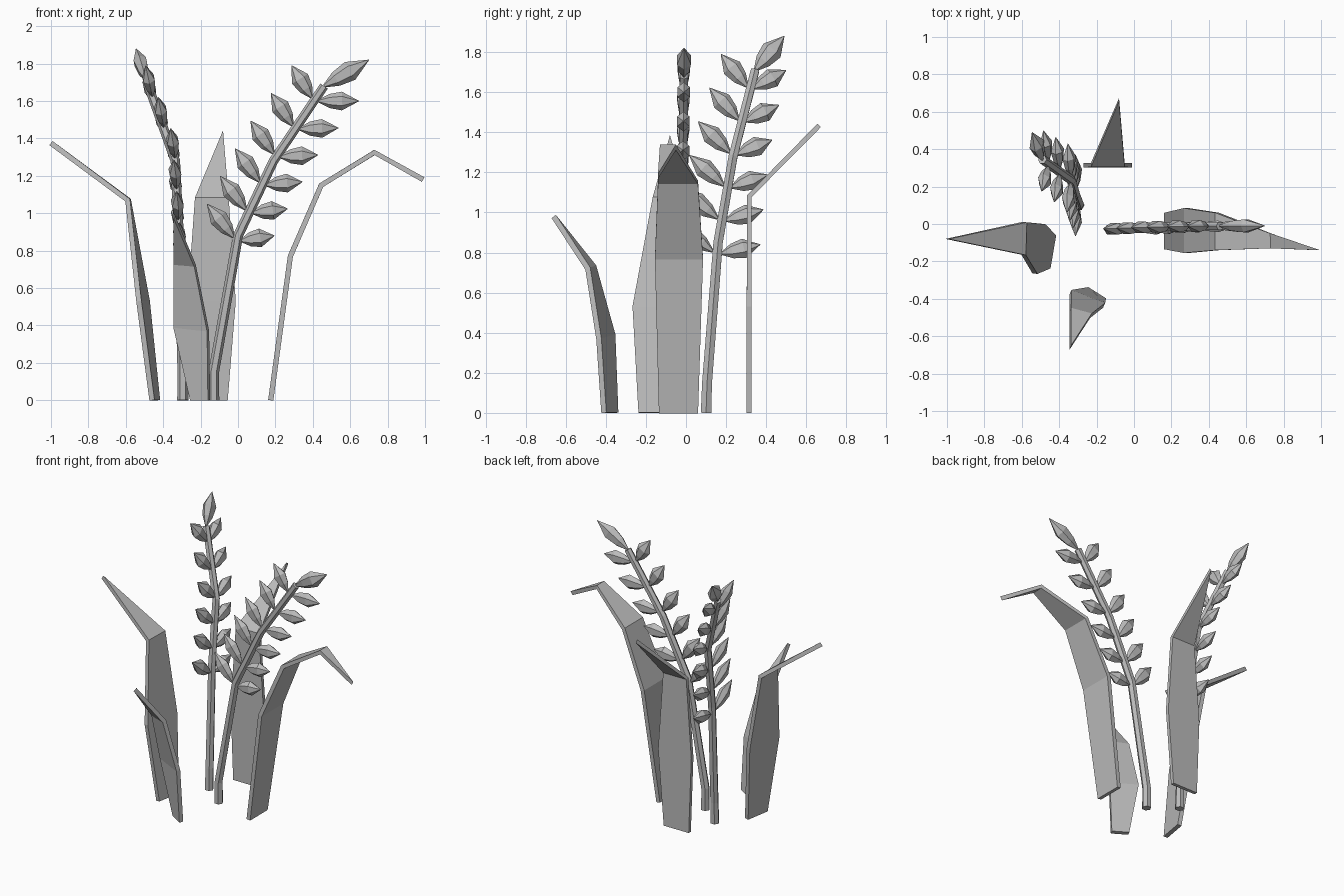
import bpy
import bmesh
from math import cos, sin, pi
from mathutils import Vector

if "Cube" in bpy.data.objects:
    bpy.data.objects.remove(bpy.data.objects["Cube"])

GREY = (0.5, 0.5, 0.5, 1)
grey = bpy.data.materials.new("plain grey")
grey.use_nodes = True
grey.diffuse_color = GREY
grey.node_tree.nodes["Principled BSDF"].inputs["Base Color"].default_value = GREY


def finish(bm, name):
    bmesh.ops.recalc_face_normals(bm, faces=bm.faces)
    mesh = bpy.data.meshes.new(name)
    bm.to_mesh(mesh)
    bm.free()
    mesh.materials.append(grey)
    obj = bpy.data.objects.new(name, mesh)
    bpy.context.collection.objects.link(obj)
    return obj


def loft(bm, rings):
    """Skin closed rings of points and cap both ends."""
    loops = [[bm.verts.new(p) for p in ring] for ring in rings]
    n = len(loops[0])
    for low, high in zip(loops, loops[1:]):
        for i in range(n):
            j = (i + 1) % n
            bm.faces.new((low[i], low[j], high[j], high[i]))
    bm.faces.new(loops[0])
    bm.faces.new(loops[-1])


def ring(centre, u, v, ru, rv, sides=6):
    return [centre + u * ru * cos(2 * pi * i / sides) + v * rv * sin(2 * pi * i / sides)
            for i in range(sides)]


# Flat grass blades: paired edge points for each section, then a pointed tip
def blade(name, sections, tip, thickness=0.028):
    bm = bmesh.new()
    rows = [[bm.verts.new(p) for p in pair] for pair in sections]
    for (a, b), (c, d) in zip(rows, rows[1:]):
        bm.faces.new((a, b, d, c))
    bm.faces.new((*rows[-1], bm.verts.new(tip)))
    obj = finish(bm, name)
    solid = obj.modifiers.new("thickness", "SOLIDIFY")
    solid.thickness = thickness
    solid.offset = 0


# Tapered stem following a bent path
def stem(name, path):
    bm = bmesh.new()
    rings = []
    for i, p in enumerate(path):
        along = (path[min(i + 1, len(path) - 1)] - path[max(i - 1, 0)]).normalized()
        u = Vector((0, 1, 0)).cross(along).normalized()
        r = 0.03 - 0.0015 * i
        rings.append(ring(p, u, along.cross(u), r, r))
    loft(bm, rings)
    finish(bm, name)


# Faceted seed leaflet, flattened across the plane of the ear
def leaflet(bm, start, tip, normal, width=0.05):
    axis = tip - start
    side = normal.cross(axis).normalized()
    flat = axis.normalized().cross(side)
    profile = ((0, 0.15), (0.27, 0.75), (0.58, 1), (1, 0.03))
    loft(bm, [ring(start + axis * t, side, flat, width * w, width * w * 0.72)
              for t, w in profile])


def at_height(path, z):
    for a, b in zip(path, path[1:]):
        if a.z <= z <= b.z:
            return a.lerp(b, (z - a.z) / (b.z - a.z))
    return path[-1]


# One ear: six leaflet pairs up the stem and one at the end
def ear(name, path, low, high, sides, tip, normal):
    path = [Vector(p) for p in path]
    normal = Vector(normal)
    stem(name + "_stem", path)
    bm = bmesh.new()
    for i in range(6):
        t = i / 5
        root = at_height(path, low + (high - low) * t)
        for first, last in sides:
            reach = Vector(first).lerp(Vector(last), t)
            leaflet(bm, root + reach * 0.1, root + reach, normal)
    leaflet(bm, path[-1], Vector(tip), normal, 0.055)
    finish(bm, name + "_leaflets")


ear("leaning_ear",
    [(-0.13, -0.03, 0), (-0.13, -0.03, 0.15), (0, -0.025, 0.88),
     (0.19, -0.015, 1.28), (0.46, -0.01, 1.68)],
    0.85, 1.6,
    [((-0.16, 0, 0.2), (-0.12, 0, 0.19)), ((0.2, 0, 0.03), (0.24, 0, 0))],
    (0.7, -0.01, 1.82), (0, 1, 0))

ear("upright_ear",
    [(-0.295, 0.1, 0), (-0.295, 0.105, 0.15), (-0.315, 0.16, 0.85),
     (-0.335, 0.235, 1.28), (-0.49, 0.345, 1.71)],
    0.79, 1.61,
    [((0, -0.22, 0.16), (-0.04, -0.145, 0.18)), ((0, 0.215, 0.05), (-0.03, 0.18, 0.1))],
    (-0.545, 0.49, 1.88), (1, 0, 0.2))

blade("left_outer_blade",
      [((0.175, -0.135, 0), (0.175, 0.06, 0)),
       ((0.28, -0.155, 0.77), (0.28, 0.085, 0.77)),
       ((0.445, -0.14, 1.15), (0.445, 0.06, 1.15)),
       ((0.73, -0.13, 1.325), (0.73, -0.05, 1.325))],
      (0.99, -0.14, 1.18))

blade("right_outer_blade",
      [((-0.46, -0.235, 0), (-0.43, -0.06, 0)),
       ((-0.53, -0.265, 0.53), (-0.485, 0, 0.53)),
       ((-0.59, -0.165, 1.07), (-0.585, 0.01, 1.07))],
      (-1, -0.08, 1.375))

blade("front_blade",
      [((-0.25, -0.35, 0), (-0.155, -0.41, 0)),
       ((-0.34, -0.365, 0.39), (-0.16, -0.435, 0.37)),
       ((-0.34, -0.46, 0.73), (-0.23, -0.49, 0.72))],
      (-0.34, -0.66, 0.98))

blade("rear_blade",
      [((-0.25, 0.315, 0), (-0.055, 0.315, 0)),
       ((-0.27, 0.315, 0.53), (-0.012, 0.315, 0.53)),
       ((-0.23, 0.315, 1.08), (-0.05, 0.315, 1.08))],
      (-0.08, 0.665, 1.435), 0.024)
